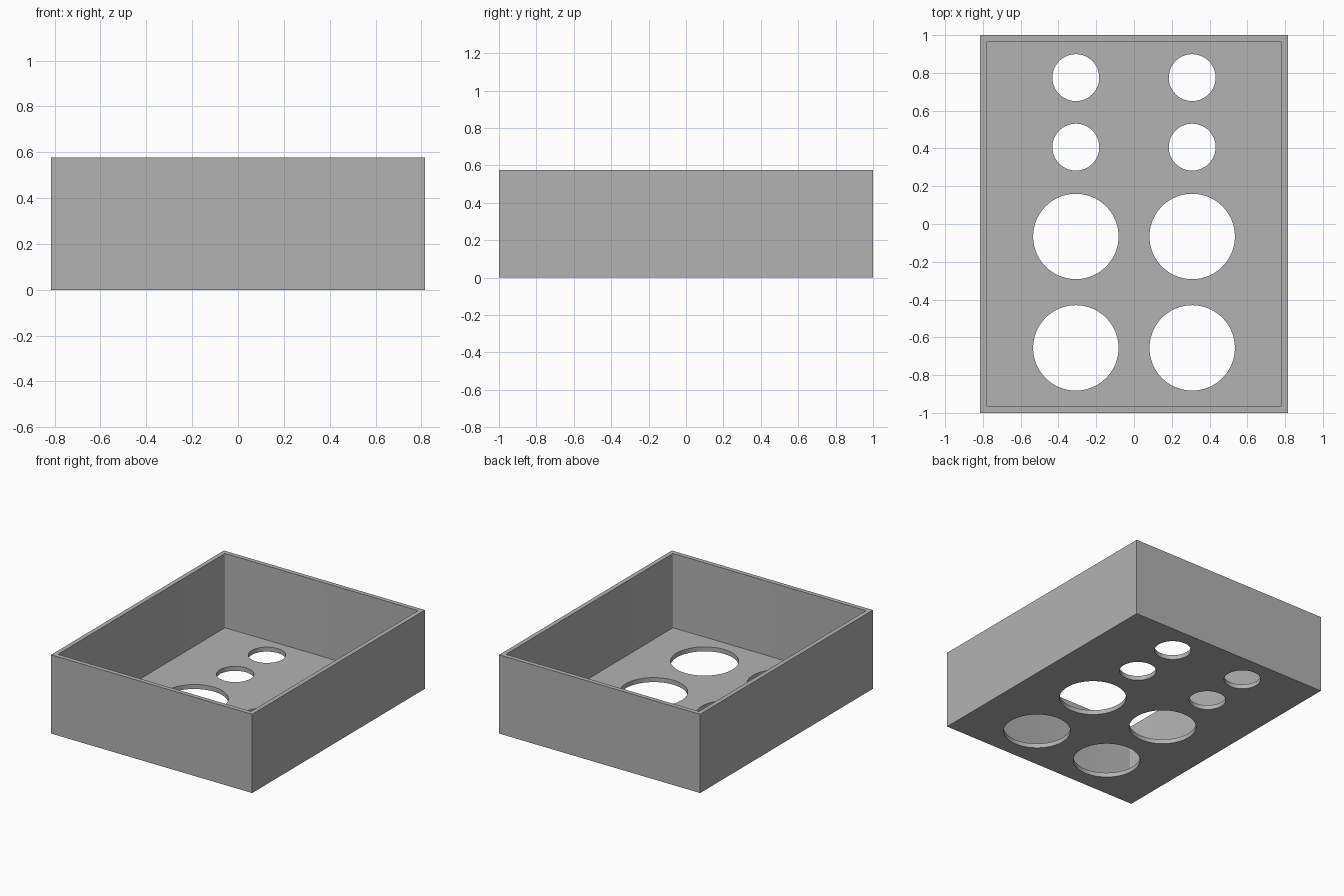
import bpy
import bmesh
from mathutils import Matrix, Vector

cube = bpy.data.objects.get("Cube")
if cube:
    bpy.data.objects.remove(cube, do_unlink=True)

WIDTH, DEPTH, HEIGHT = 1.63, 2.0, 0.577
WALL = 0.033
HOLE_X = 0.308
# Rows of paired holes: y position and radius
ROWS = [(0.775, 0.124), (0.407, 0.124), (-0.066, 0.226), (-0.656, 0.226)]

grey = bpy.data.materials.new("plain grey")
grey.use_nodes = True
grey.diffuse_color = (0.45, 0.45, 0.45, 1)
grey.node_tree.nodes["Principled BSDF"].inputs["Base Color"].default_value = grey.diffuse_color


def make_object(name, bm):
    mesh = bpy.data.meshes.new(name)
    bm.to_mesh(mesh)
    bm.free()
    mesh.materials.append(grey)
    obj = bpy.data.objects.new(name, mesh)
    bpy.context.collection.objects.link(obj)
    return obj


def box(name, size, bottom, corner=0):
    bm = bmesh.new()
    bmesh.ops.create_cube(bm, size=1)
    bmesh.ops.scale(bm, vec=size, verts=bm.verts)
    bmesh.ops.translate(bm, vec=(0, 0, bottom + size[2] / 2), verts=bm.verts)
    if corner:
        upright = [e for e in bm.edges
                   if abs((e.verts[0].co - e.verts[1].co).z) > size[2] / 2]
        bmesh.ops.bevel(bm, geom=upright, offset=corner, segments=4,
                        profile=0.5, affect='EDGES')
    return make_object(name, bm)


# Open tray and the hollow inside it
tray = box("open_tray", Vector((WIDTH, DEPTH, HEIGHT)), 0)
hollow = box("hollow_cutter",
             Vector((WIDTH - 2 * WALL, DEPTH - 2 * WALL, HEIGHT)), WALL, 0.008)

# Round holes through the floor, in mirrored pairs
bm = bmesh.new()
for y, radius in ROWS:
    for side in (-1, 1):
        bmesh.ops.create_cone(bm, cap_ends=True, segments=80, radius1=radius,
                              radius2=radius, depth=0.2,
                              matrix=Matrix.Translation((side * HOLE_X, y, 0)))
holes = make_object("hole_cutter", bm)

# Cut the tray, then remove the cutters
bpy.context.view_layer.objects.active = tray
tray.select_set(True)
for cutter in (hollow, holes):
    mod = tray.modifiers.new(cutter.name, 'BOOLEAN')
    mod.operation = 'DIFFERENCE'
    mod.solver = 'EXACT'
    mod.object = cutter
    cutter.hide_render = True
    bpy.ops.object.modifier_apply(modifier=mod.name)
    bpy.data.objects.remove(cutter, do_unlink=True)

bpy.ops.object.shade_smooth_by_angle()
